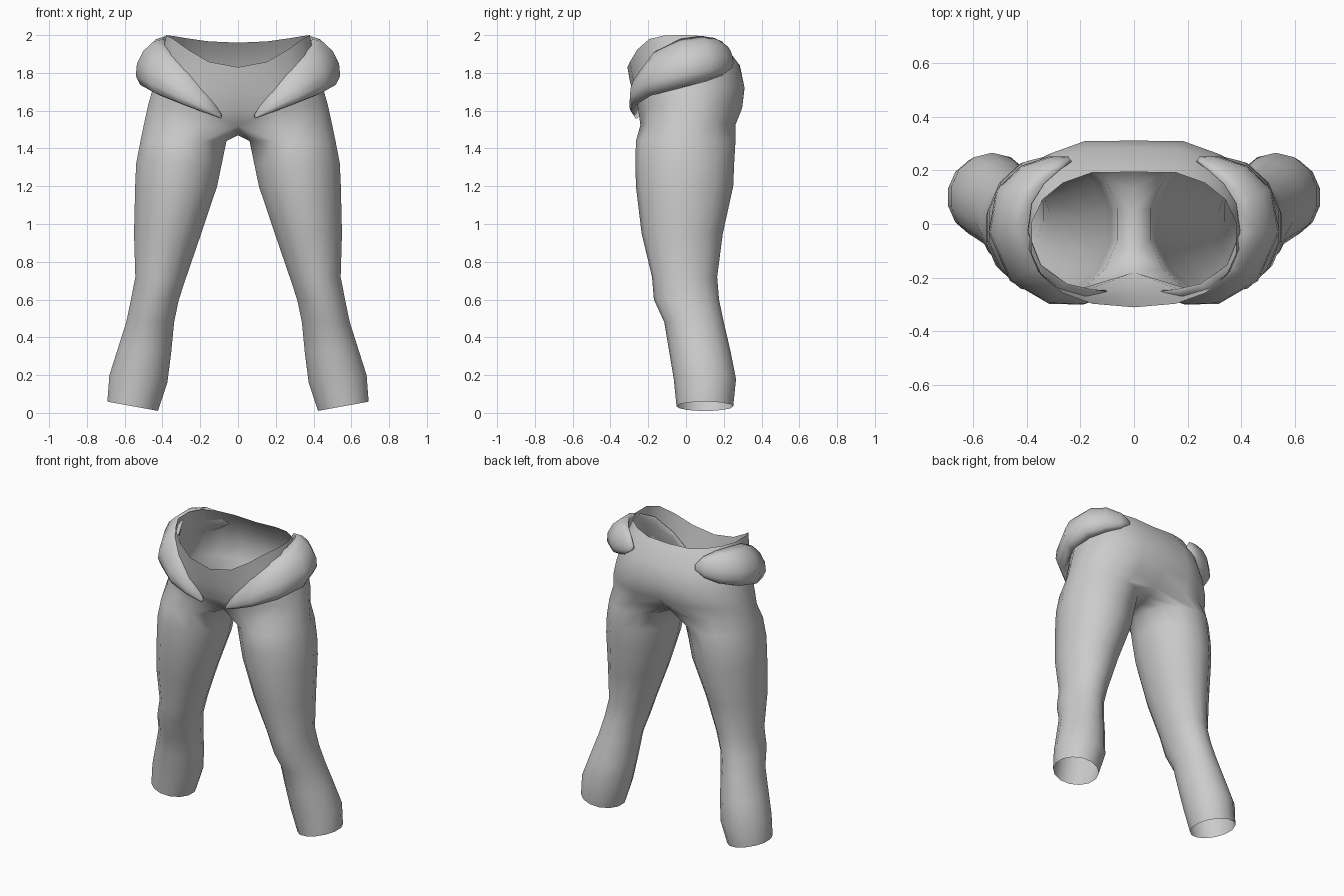
import bpy, bmesh, math
from mathutils import Vector

if "Cube" in bpy.data.objects:
    bpy.data.objects.remove(bpy.data.objects["Cube"])

cloth = bpy.data.materials.new("grey cloth")
cloth.diffuse_color = (0.6, 0.6, 0.6, 1)
cloth.use_nodes = True
cloth.node_tree.nodes["Principled BSDF"].inputs["Base Color"].default_value = cloth.diffuse_color


def finish(bm, name):
    """Turn a right-hand half into a smooth object mirrored across x = 0."""
    me = bpy.data.meshes.new(name)
    bm.to_mesh(me)
    bm.free()
    me.materials.append(cloth)
    for p in me.polygons:
        p.use_smooth = True
    ob = bpy.data.objects.new(name, me)
    bpy.context.collection.objects.link(ob)
    m = ob.modifiers.new("mirror", 'MIRROR')
    m.use_clip = True
    m.merge_threshold = 0.002


def bridge(bm, low, high, closed):
    n = len(low)
    for j in range(n if closed else n - 1):
        k = (j + 1) % n
        bm.faces.new((low[j], low[k], high[k], high[j]))


# Trousers: 14-sided leg rings, whose 10 outer points carry on up as the hips
N, OUTER = 14, 10
bm = bmesh.new()

# Leg rings: z, inner x, outer x, front y, back y, outward tilt
LEG = [(0.035, 0.42, 0.695, -0.05, 0.25, 0.025),
       (0.18, 0.37, 0.685, -0.065, 0.265, 0.02),
       (0.33, 0.35, 0.64, -0.09, 0.235, 0.01),
       (0.48, 0.335, 0.595, -0.115, 0.20, 0),
       (0.60, 0.31, 0.57, -0.17, 0.175, 0),
       (0.72, 0.27, 0.547, -0.18, 0.165, 0),
       (0.95, 0.19, 0.555, -0.235, 0.195, 0),
       (1.20, 0.105, 0.55, -0.265, 0.25, 0),
       (1.32, 0.08, 0.545, -0.268, 0.255, 0),
       (1.44, 0.055, 0.522, -0.265, 0.262, 0)]
rings = []
for z, xi, xo, yf, yb, tilt in LEG:
    ring = []
    for j in range(N):
        a = math.radians(244.3) + j * math.tau / N
        c, s = math.cos(a), math.sin(a)
        ring.append(bm.verts.new(((xi + xo) / 2 + c * (xo - xi) / 2,
                                  (yf + yb) / 2 + s * (yb - yf) / 2, z + tilt * c)))
    rings.append(ring)
for lo, hi in zip(rings, rings[1:]):
    bridge(bm, lo, hi, True)

# Hip rows: half width, front y, back y, front z, side z, back z, seam front y, seam back y
HIPS = [(0.502, -0.255, 0.275, 1.52, 1.54, 1.52, -0.18, 0.20),
        (0.482, -0.268, 0.312, 1.60, 1.63, 1.61, -0.25, 0.29),
        (0.450, -0.285, 0.325, 1.69, 1.74, 1.72, -0.28, 0.31),
        (0.412, -0.298, 0.295, 1.76, 1.87, 1.84, -0.298, 0.285),
        (0.385, -0.31, 0.205, 1.83, 2.00, 1.96, -0.31, 0.193)]
rows = []
for w, yf, yb, zf, zs, zb, sf, sb in HIPS:
    row = []
    for j in range(OUTER):
        a = -math.pi / 2 + j * math.pi / (OUTER - 1)
        c, s = max(0, math.cos(a)), math.sin(a)
        x = w * c ** 0.85
        y = (yf + yb) / 2 + math.copysign(abs(s) ** 0.85, s) * (yb - yf) / 2
        z = zs + ((zf - zs) if s < 0 else (zb - zs)) * abs(s) ** 3
        if j == 0:
            x, y = 0, sf
        elif j == OUTER - 1:
            x, y = 0, sb
        row.append(bm.verts.new((x, y, z)))
    rows.append(row)

# Crotch seam joins the two legs along x = 0
seam = [bm.verts.new((0, y, z)) for y, z in
        ((0.13, 1.485), (0.05, 1.47), (-0.03, 1.47), (-0.11, 1.485))]
bridge(bm, rings[-1], rows[0] + seam, True)
for lo, hi in zip(rows, rows[1:]):
    bridge(bm, lo, hi, False)
finish(bm, "trousers")

# Hip pads: crescent rolls wrapping from the low front to the high back
# x, y, z, outward bulge, half height
PAD = [(0.09, -0.262, 1.57, 0.004, 0.012),
       (0.17, -0.262, 1.645, 0.04, 0.055),
       (0.27, -0.245, 1.72, 0.065, 0.09),
       (0.38, -0.17, 1.80, 0.085, 0.12),
       (0.435, -0.03, 1.85, 0.10, 0.13),
       (0.415, 0.09, 1.875, 0.10, 0.12),
       (0.36, 0.17, 1.885, 0.07, 0.10),
       (0.29, 0.22, 1.885, 0.035, 0.065),
       (0.24, 0.245, 1.88, 0.005, 0.015)]
bm = bmesh.new()
loops = []
for x, y, z, bulge, half in PAD:
    out = Vector((x, 1.4 * (y + 0.03), 0)).normalized()
    up = Vector((0, 0, 1)) - 0.3 * out
    loop = []
    for j in range(12):
        c, s = math.cos(j * math.tau / 12), math.sin(j * math.tau / 12)
        reach = bulge if c > 0 else 0.015
        loop.append(bm.verts.new(Vector((x, y, z)) + out * (c * reach) + up * (s * half)))
    loops.append(loop)
for lo, hi in zip(loops, loops[1:]):
    bridge(bm, lo, hi, True)
bm.faces.new(loops[0])
bm.faces.new(loops[-1])
bmesh.ops.recalc_face_normals(bm, faces=bm.faces[:])
finish(bm, "hip_pads")
